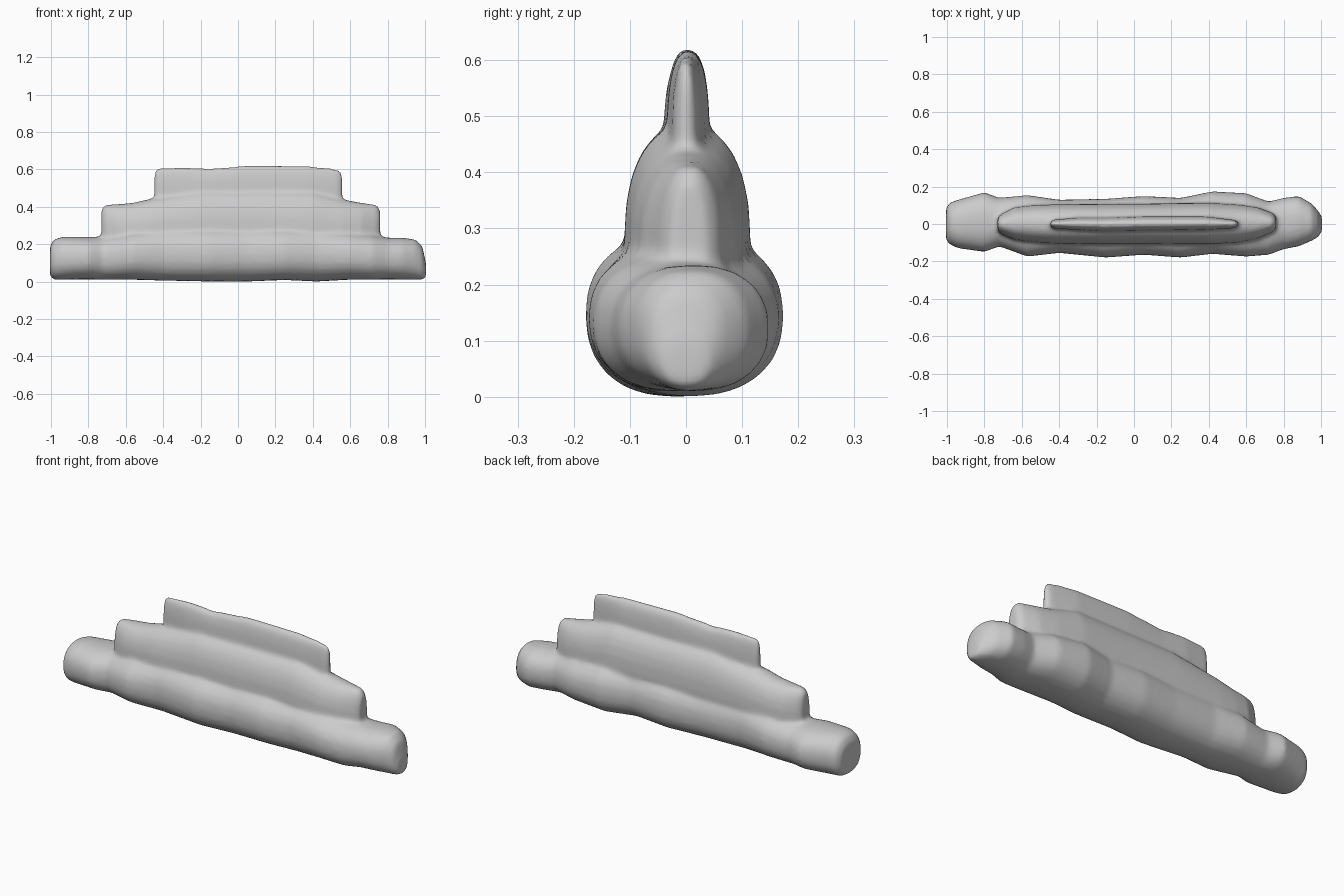
import bpy, bmesh, math


def spow(v, p):
    return math.copysign(abs(v) ** p, v)


def loft(bm, sections, p, n=24):
    """Skin rounded cross-sections (x, y_front, y_back, z_low, z_high) along x."""
    rings = []
    for x, yf, yb, z0, z1 in sections:
        cy, ry, cz, rz = (yf + yb) / 2, (yb - yf) / 2, (z0 + z1) / 2, (z1 - z0) / 2
        rings.append([bm.verts.new((x, cy + ry * spow(math.cos(a), p), cz + rz * spow(math.sin(a), p)))
                      for a in (2 * math.pi * i / n for i in range(n))])
    for a, b in zip(rings, rings[1:]):
        for i in range(n):
            j = (i + 1) % n
            bm.faces.new((a[i], b[i], b[j], a[j]))
    bm.faces.new(rings[0])
    bm.faces.new(rings[-1][::-1])


# Wide lumpy base, a narrower middle tier, and a thin upright ridge
base = [(-1.005, -.085, .085, .03, .19), (-.985, -.11, .115, .01, .225), (-.94, -.13, .13, .01, .24),
        (-.8, -.15, .17, .012, .24), (-.72, -.12, .14, .01, .24), (-.57, -.175, .155, .01, .27),
        (-.4, -.155, .13, .005, .29), (-.15, -.18, .135, .0, .29), (.05, -.165, .15, .0, .29),
        (.25, -.18, .14, .008, .29), (.42, -.16, .175, .0, .29), (.6, -.175, .165, .01, .27),
        (.72, -.165, .12, .01, .25), (.8, -.135, .14, .012, .235), (.88, -.12, .15, .01, .235),
        (.95, -.09, .11, .01, .225), (.985, -.07, .07, .01, .19), (1.005, -.04, .04, .02, .1)]
middle = [(-.73, -.035, .035, .1, .39), (-.71, -.055, .055, .1, .412), (-.64, -.085, .09, .1, .415),
          (-.56, -.095, .1, .1, .422), (-.46, -.105, .105, .09, .445), (-.2, -.11, .108, .08, .485),
          (.1, -.108, .11, .08, .485), (.4, -.11, .115, .08, .485), (.56, -.1, .105, .09, .44),
          (.66, -.08, .09, .1, .422), (.74, -.045, .06, .1, .412), (.76, -.03, .04, .1, .385)]
ridge = [(-.45, -.014, .014, .3, .585), (-.43, -.024, .024, .3, .606), (-.3, -.034, .036, .3, .612),
         (-.15, -.04, .036, .3, .604), (.06, -.036, .042, .3, .622), (.38, -.034, .042, .3, .618),
         (.53, -.024, .024, .3, .603), (.56, -.014, .015, .3, .58)]

bm = bmesh.new()
loft(bm, base, 0.87)
loft(bm, middle, 0.88)
loft(bm, ridge, 0.8)
bmesh.ops.recalc_face_normals(bm, faces=bm.faces)
mesh = bpy.data.meshes.new("stepped_block")
bm.to_mesh(mesh)
bm.free()
block = bpy.data.objects.new("stepped_block", mesh)
bpy.context.collection.objects.link(block)

# Fuse the tiers into one skin and soften the joints
remesh = block.modifiers.new("fuse", 'REMESH')
remesh.mode = 'VOXEL'
remesh.voxel_size = 0.011
remesh.use_smooth_shade = True
soften = block.modifiers.new("soften", 'SMOOTH')
soften.factor = 0.5
soften.iterations = 9
